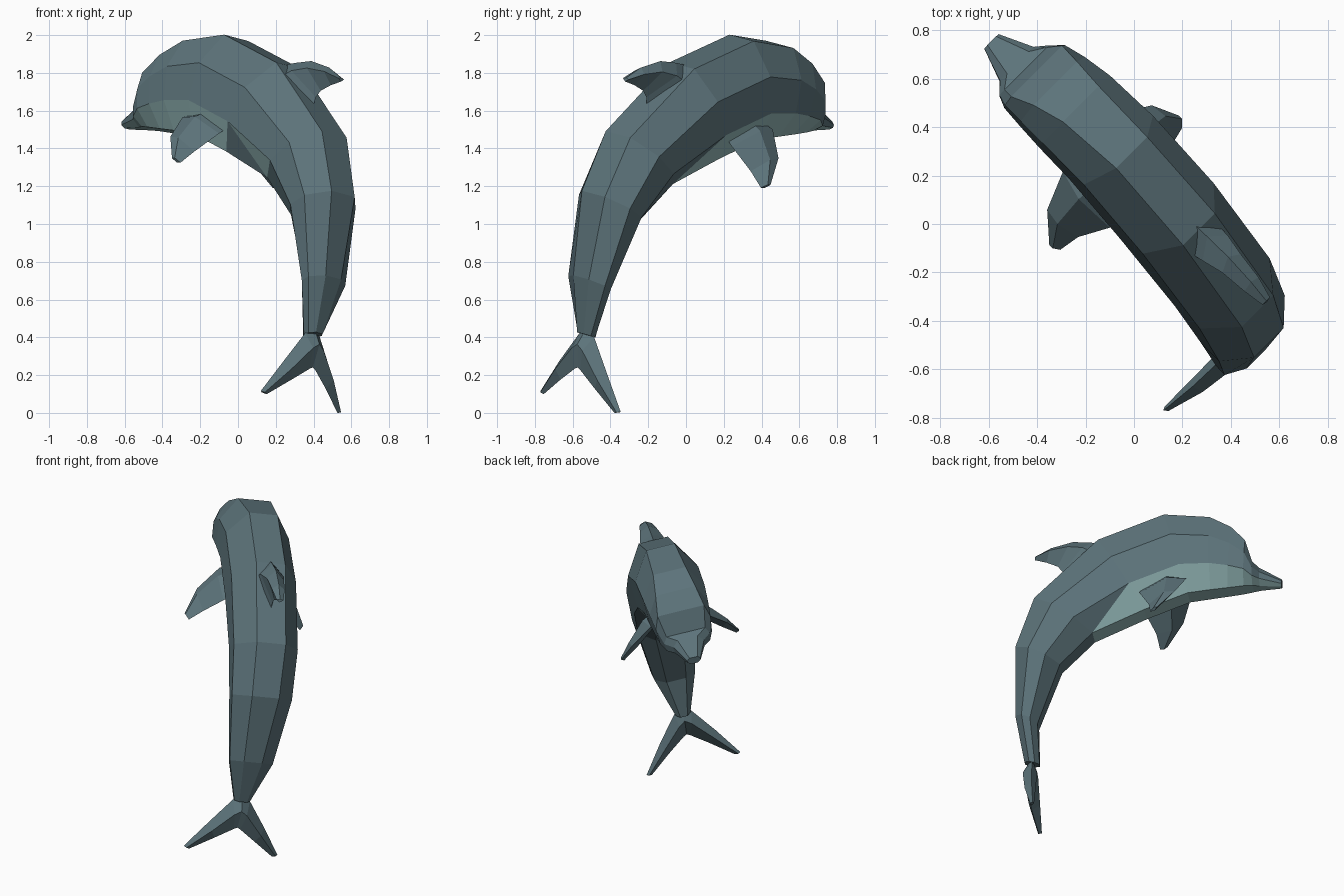
import bpy, bmesh, math
from mathutils import Vector

if "Cube" in bpy.data.objects:
    bpy.data.objects.remove(bpy.data.objects["Cube"])

# Tilted symmetric frame: forward, side, up
ROLL = math.radians(10.6)
F = Vector((-0.7071, 0.7071, 0))
N = Vector((0.7071, 0.7071, 0))
Z = Vector((0, 0, 1))
S = N * math.cos(ROLL) - Z * math.sin(ROLL)
T = N * math.sin(ROLL) + Z * math.cos(ROLL)
O = N * -0.17


def P(f, s, t):
    return O + F * f + S * s + T * t


def material(name, col):
    m = bpy.data.materials.new(name)
    m.diffuse_color = (*col, 1)
    m.use_nodes = True
    m.node_tree.nodes["Principled BSDF"].inputs["Base Color"].default_value = m.diffuse_color
    return m


GREY = material("grey_skin", (0.108, 0.172, 0.195))
PALE = material("pale_skin", (0.31, 0.50, 0.50))


def finish(name, bm):
    bmesh.ops.recalc_face_normals(bm, faces=bm.faces)
    me = bpy.data.meshes.new(name)
    bm.to_mesh(me)
    bm.free()
    me.materials.append(GREY)
    me.materials.append(PALE)
    ob = bpy.data.objects.new(name, me)
    bpy.context.collection.objects.link(ob)
    return ob


def loft(bm, rings, pale=lambda i, k: False, split=None):
    vs = [[bm.verts.new(p) for p in r] for r in rings]
    n = len(vs[0])
    for i in range(len(vs) - 1):
        for k in range(n):
            a, b = vs[i][k], vs[i][(k + 1) % n]
            c, d = vs[i + 1][(k + 1) % n], vs[i + 1][k]
            if split and (i, k) in split:
                # half-pale patch where the belly colour tapers away
                side = split[(i, k)]
                tris = [(a, b, c), (a, c, d)] if side == 0 else [(a, b, d), (b, c, d)]
                for q, tri in enumerate(tris):
                    bm.faces.new(tri).material_index = 1 - q if side == 0 else q
            else:
                bm.faces.new((a, b, c, d)).material_index = int(pale(i, k))
    bm.faces.new(vs[0])
    bm.faces.new(vs[-1])


# Body: back point (f, t), belly point (f, t), half width, shoulder ratio
SECTIONS = [
    (-.70, .43, -.605, .41, .05, .5),
    (-.75, .73, -.61, .67, .14, .42),
    (-.74, 1.18, -.46, 1.05, .195, .45),
    (-.615, 1.50, -.25, 1.25, .208, .45),
    (-.205, 1.87, .08, 1.39, .21, .45),
    (.215, 2.02, .357, 1.49, .205, .45),
    (.505, 1.985, .50, 1.505, .20, .53),
    (.64, 1.905, .61, 1.515, .19, .68),
    (.73, 1.805, .71, 1.525, .178, .85),
    (.77, 1.67, .765, 1.53, .148, .85),
    (.81, 1.645, .81, 1.53, .10, .65),
    (.95, 1.575, .945, 1.53, .043, .6),
]
# Eight-sided cross-section: side, height
HALF = [(None, 1), (1, .35), (.95, -.4), (.45, -1)]
rings = []
for df, dt, vf, vt, w, sh in SECTIONS:
    mf, mt, hf, ht = (df + vf) / 2, (dt + vt) / 2, (df - vf) / 2, (dt - vt) / 2
    right = [(s or sh, h) for s, h in HALF]
    octagon = right + [(-s, h) for s, h in reversed(right)]
    rings.append([P(mf + hf * h, w * s, mt + ht * h) for s, h in octagon])
bm = bmesh.new()
loft(bm, rings,
     lambda i, k: (k == 3 and i >= 3) or (k in (2, 4) and i >= 4),
     {(3, 2): 1, (3, 4): 0})
finish("body", bm)


# Fins: diamond sections given by leading edge, trailing edge, half thickness
def fin(name, sections, axis, sides, ridge=0.42):
    bm = bmesh.new()
    for sg in sides:
        rs = []
        for lead, trail, th in sections:
            a, b = Vector(lead), Vector(trail)
            mid, off = a.lerp(b, ridge), Vector(axis) * th
            rs.append([P(p.x, p.y * sg, p.z) for p in (a, mid + off, b, mid - off)])
        loft(bm, rs)
    return finish(name, bm)


fin("tail_flukes", [
    ((-.655, 0, .46), (-.685, 0, .245), .045),
    ((-.65, .055, .42), (-.685, .02, .235), .045),
    ((-.645, .182, .245), (-.67, .13, .155), .035),
    ((-.63, .305, .062), (-.64, .27, .05), .012),
], (1, 0, 0), (1, -1))

fin("dorsal_fin", [
    ((-.15, 0, 1.87), (-.42, 0, 1.60), .085),
    ((-.25, 0, 1.885), (-.44, 0, 1.70), .075),
    ((-.37, 0, 1.895), (-.47, 0, 1.735), .055),
    ((-.51, 0, 1.86), (-.54, 0, 1.765), .042),
    ((-.61, 0, 1.805), (-.615, 0, 1.785), .022),
], (0, 1, 0), (1,), .3)

for sg, side in ((1, "right"), (-1, "left")):
    fin(side + "_flipper", [
        ((.35, .12, 1.58), (.06, .12, 1.52), .045),
        ((.36, .175, 1.56), (.06, .185, 1.47), .045),
        ((.295, .31, 1.43), (.125, .285, 1.355), .032),
        ((.185, .385, 1.30), (.14, .362, 1.28), .014),
    ], (0, .65, .76), (sg,))
